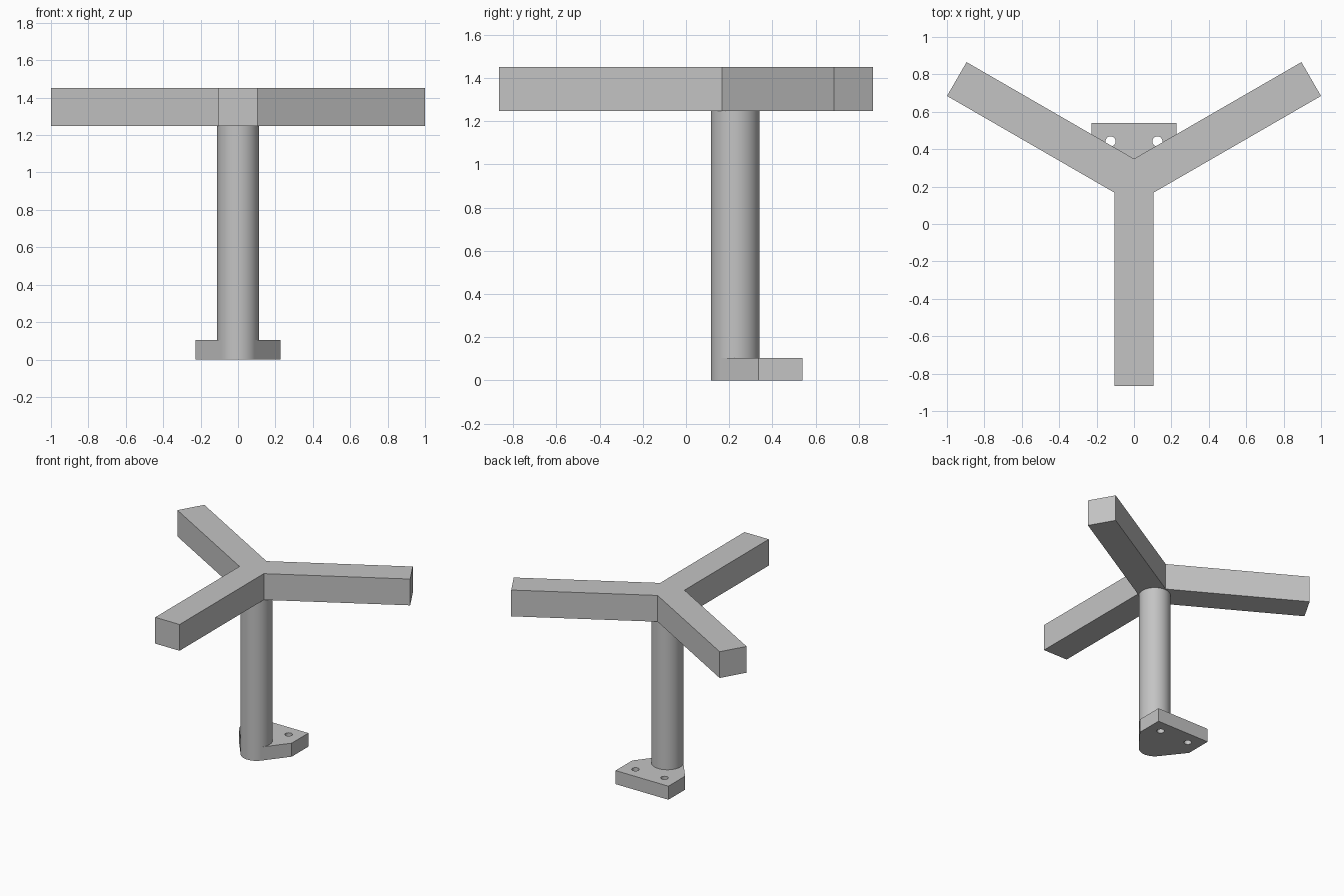
import bpy
import bmesh
from math import acos, atan2, cos, hypot, pi, radians, sin
from mathutils import Matrix, Vector

cube = bpy.data.objects.get("Cube")
if cube:
    bpy.data.objects.remove(cube, do_unlink=True)

HUB = Vector((0, 0.228, 0))      # shared axis of post and arms
ARM_HALF, ARM_LEN = 0.1045, 1.094
ARM_BOTTOM, ARM_TOP = 1.248, 1.452
POST_R = 0.1125
PLATE_HALF, PLATE_BACK, PLATE_SHOULDER, PLATE_TOP = 0.227, 0.54, 0.335, 0.105

grey = bpy.data.materials.new("plain grey")
grey.use_nodes = True
grey.diffuse_color = (0.55, 0.55, 0.55, 1)
grey.node_tree.nodes["Principled BSDF"].inputs["Base Color"].default_value = (0.55, 0.55, 0.55, 1)


def prism(name, outline, bottom, top):
    """Extrude a flat outline between two heights."""
    bm = bmesh.new()
    face = bm.faces.new([bm.verts.new((p[0], p[1], bottom)) for p in outline])
    new = bmesh.ops.extrude_face_region(bm, geom=[face])["geom"]
    bmesh.ops.translate(bm, vec=(0, 0, top - bottom),
                        verts=[v for v in new if isinstance(v, bmesh.types.BMVert)])
    bmesh.ops.recalc_face_normals(bm, faces=bm.faces)
    mesh = bpy.data.meshes.new(name)
    bm.to_mesh(mesh)
    bm.free()
    mesh.materials.append(grey)
    obj = bpy.data.objects.new(name, mesh)
    bpy.context.collection.objects.link(obj)
    return obj


def circle(x, y, radius, sides):
    return [(x + radius * cos(2 * pi * i / sides), y + radius * sin(2 * pi * i / sides))
            for i in range(sides)]


# Three joined arms: one arm's corners repeated around the hub
outline = []
for turn in (-90, 30, 150):
    spin = Matrix.Rotation(radians(turn), 3, 'Z')
    for p in ((ARM_LEN, -ARM_HALF), (ARM_LEN, ARM_HALF),
              (ARM_HALF / 3 ** 0.5, ARM_HALF)):
        outline.append(HUB + spin @ Vector((*p, 0)))
prism("three_arms", outline, ARM_BOTTOM, ARM_TOP)

# Round post
post = prism("post", circle(0, HUB.y, POST_R, 64), 0, ARM_BOTTOM)

# Mounting plate whose front sides run tangent to the post
rise = PLATE_SHOULDER - HUB.y
angle = atan2(rise, PLATE_HALF) - acos(POST_R / hypot(rise, PLATE_HALF))
right = [(POST_R * cos(angle), HUB.y + POST_R * sin(angle)),
         (PLATE_HALF, PLATE_SHOULDER), (PLATE_HALF, PLATE_BACK)]
plate = prism("mounting_plate", right + [(-x, y) for x, y in reversed(right)], 0, PLATE_TOP)

# Two screw holes drilled through the plate
for side in (-1, 1):
    drill = prism("drill", circle(side * 0.125, 0.442, 0.027, 32), -0.1, 0.2)
    drill.hide_render = True
    cut = plate.modifiers.new("screw_hole", 'BOOLEAN')
    cut.operation, cut.solver, cut.object = 'DIFFERENCE', 'EXACT', drill
    bpy.context.view_layer.objects.active = plate
    bpy.ops.object.modifier_apply(modifier=cut.name)
    bpy.data.objects.remove(drill, do_unlink=True)

# Smooth the round surfaces, keep the rims sharp
bpy.ops.object.select_all(action='DESELECT')
for obj in (post, plate):
    obj.select_set(True)
bpy.context.view_layer.objects.active = post
bpy.ops.object.shade_smooth_by_angle(angle=radians(30))
